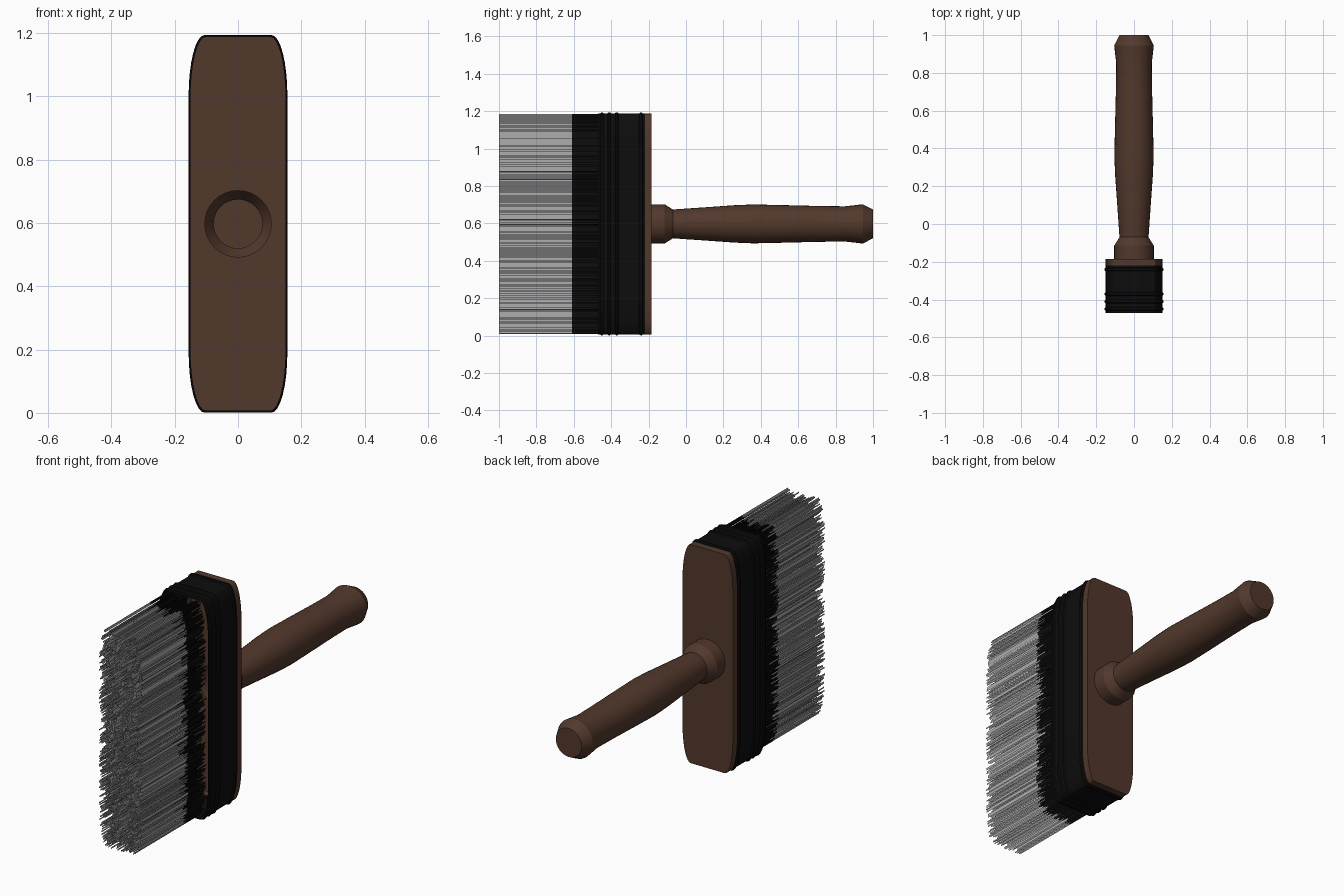
import bpy, bmesh, math, random

if "Cube" in bpy.data.objects:
    bpy.data.objects.remove(bpy.data.objects["Cube"])

random.seed(4)
CZ = 0.597          # height of the handle axis
HX, HZ = 0.15, 0.59  # half size of the brush head


def material(name, rgb):
    m = bpy.data.materials.new(name)
    m.diffuse_color = (*rgb, 1)
    m.use_nodes = True
    m.node_tree.nodes["Principled BSDF"].inputs["Base Color"].default_value = m.diffuse_color
    return m


WOOD = material("brown_wood", (0.085, 0.04, 0.025))
BLACK = material("black", (0.004, 0.004, 0.004))
GREY = material("grey_bristle", (0.42, 0.42, 0.42))


def finish(bm, name, mat, smooth=True):
    me = bpy.data.meshes.new(name)
    bm.to_mesh(me)
    bm.free()
    ob = bpy.data.objects.new(name, me)
    bpy.context.collection.objects.link(ob)
    me.materials.append(mat)
    if smooth:
        bpy.ops.object.select_all(action='DESELECT')
        ob.select_set(True)
        bpy.context.view_layer.objects.active = ob
        bpy.ops.object.shade_smooth_by_angle(angle=math.radians(25))
    return ob


def outline(grow=0.0, n=8):
    """Head outline in x, z: short flat ends and tall elliptical corners."""
    rx, rz = 0.048, 0.19
    pts = []
    for q in range(4):
        sx = 1 if q in (0, 3) else -1
        sz = 1 if q < 2 else -1
        for i in range(n + 1):
            a = math.pi / 2 * (q + i / n)
            pts.append((sx * (HX - rx) + rx * math.cos(a), sz * (HZ - rz) + rz * math.sin(a)))
    return [(x * (1 + grow / HX), z * (1 + grow / HZ)) for x, z in pts]


def circle(r, n=32):
    return [(r * math.cos(2 * math.pi * i / n), r * math.sin(2 * math.pi * i / n)) for i in range(n)]


def loft(bm, sections):
    """Join (points, y) sections that have equal point counts; returns the vertex rings."""
    rings = [[bm.verts.new((x, y, CZ + z)) for x, z in pts] for pts, y in sections]
    for a, b in zip(rings, rings[1:]):
        for i in range(len(a)):
            j = (i + 1) % len(a)
            bm.faces.new((a[i], a[j], b[j], b[i]))
    return rings


# Wooden plate and turned handle: one shell, open towards the bristles
bm = bmesh.new()
plate = loft(bm, [(outline(), -0.22), (outline(), -0.185)])
profile = [(0.105, -0.185), (0.105, -0.115), (0.077, -0.07), (0.09, 0.12), (0.1, 0.26),
           (0.104, 0.36), (0.101, 0.5), (0.096, 0.7), (0.094, 0.85), (0.105, 0.945), (0.077, 1.0)]
handle = loft(bm, [(circle(r), y) for r, y in profile])
bm.faces.new(handle[-1])
edges = [bm.edges.get((r[i], r[(i + 1) % len(r)])) for r in (plate[-1], handle[0]) for i in range(len(r))]
bmesh.ops.triangle_fill(bm, use_beauty=True, use_dissolve=False, edges=edges)
bmesh.ops.recalc_face_normals(bm, faces=bm.faces)
finish(bm, "wooden_plate_and_handle", WOOD)

# Black binding with raised rings
sections = [(outline(), -0.22)]
for y in (-0.24, -0.37, -0.41, -0.45):
    for dy, g in ((0.01, 0), (0.005, 0.005), (0, 0.006), (-0.005, 0.005), (-0.01, 0)):
        sections.append((outline(g), y + dy))
sections.append((outline(), -0.47))
bm = bmesh.new()
loft(bm, sections)
bmesh.ops.recalc_face_normals(bm, faces=bm.faces)
finish(bm, "black_binding", BLACK)


# Bristles: flat upright strips scattered inside the outline
def inside(x, z):
    dx = max(0, abs(x) - 0.09) / 0.04
    dz = max(0, abs(z) - 0.40) / 0.185
    return dx * dx + dz * dz < 1


spots = []
while len(spots) < 2200:
    x, z = random.uniform(-0.13, 0.13), random.uniform(-0.585, 0.585)
    if inside(x, z):
        spots.append((x, z))

for name, mat, y0, y1 in (("bristle_roots", BLACK, -0.46, -0.61), ("bristle_tips", GREY, -0.61, -1.0)):
    bm = bmesh.new()
    for x, z in spots:
        bm.faces.new([bm.verts.new((x, y, CZ + z + h))
                      for y, h in ((y0, -0.004), (y1, -0.004), (y1, 0.004), (y0, 0.004))])
    finish(bm, name, mat, smooth=False)
